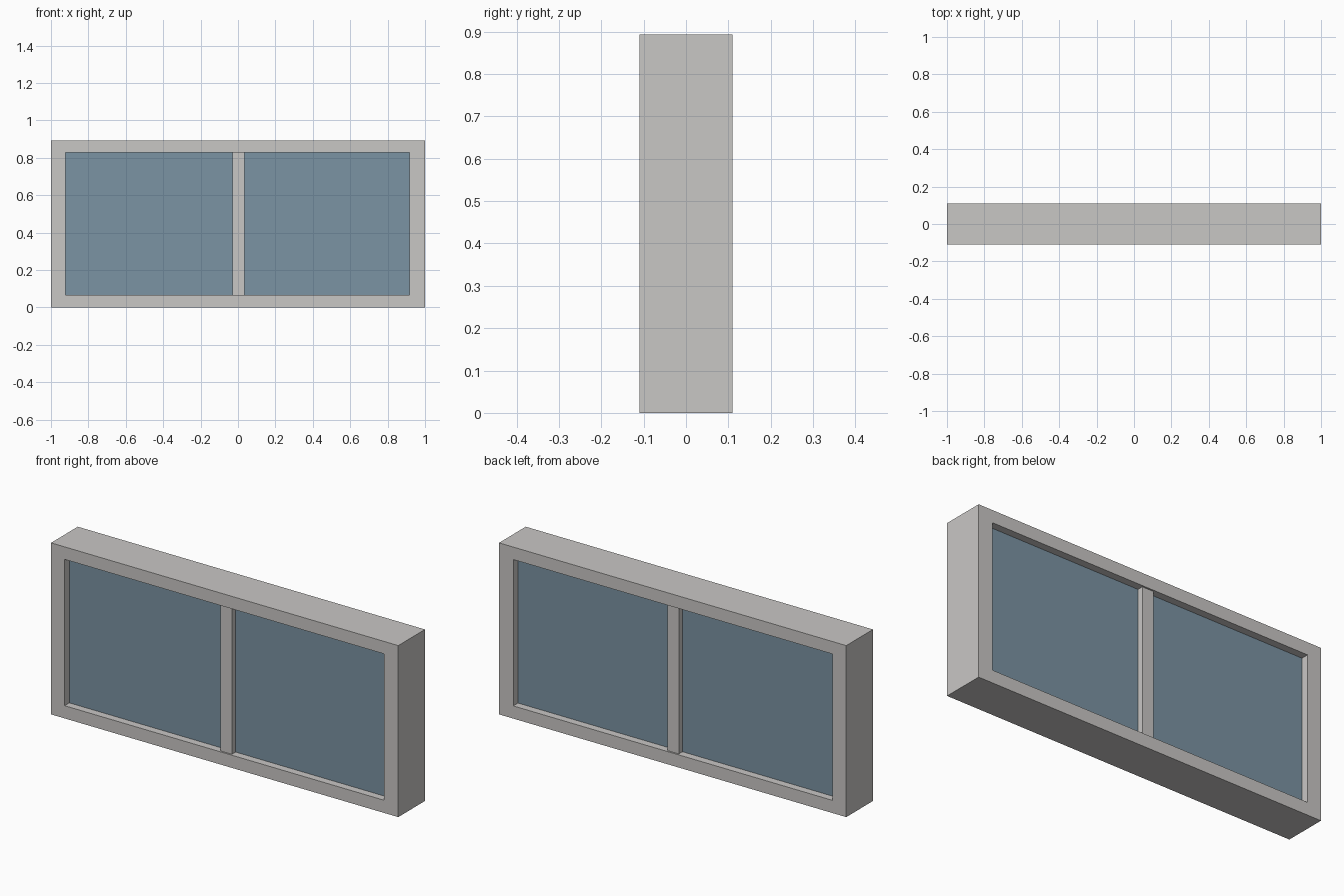
import bpy, bmesh

if "Cube" in bpy.data.objects:
    bpy.data.objects.remove(bpy.data.objects["Cube"])

def material(name, color):
    m = bpy.data.materials.new(name)
    m.diffuse_color = (*color, 1)
    m.use_nodes = True
    m.node_tree.nodes["Principled BSDF"].inputs["Base Color"].default_value = m.diffuse_color
    return m

STONE = material("warm_grey", (0.584, 0.571, 0.558))
GLASS = material("blue_glass", (0.198, 0.292, 0.366))

def finish(bm, name, mat):
    bmesh.ops.recalc_face_normals(bm, faces=bm.faces)
    mesh = bpy.data.meshes.new(name)
    bm.to_mesh(mesh)
    bm.free()
    mesh.materials.append(mat)
    obj = bpy.data.objects.new(name, mesh)
    bpy.context.collection.objects.link(obj)
    return obj

def box(name, x0, x1, z0, z1, half_depth, mat):
    bm = bmesh.new()
    bmesh.ops.create_cube(bm, size=1)
    bmesh.ops.scale(bm, verts=bm.verts, vec=(x1 - x0, 2 * half_depth, z1 - z0))
    bmesh.ops.translate(bm, verts=bm.verts, vec=((x0 + x1) / 2, 0, (z0 + z1) / 2))
    return finish(bm, name, mat)

def ring(name, outer, inner, half_depth, mat):
    """Rectangular frame with a through opening; rects are x0, x1, z0, z1."""
    bm = bmesh.new()
    def loop(r, y):
        x0, x1, z0, z1 = r
        return [bm.verts.new((x, y, z)) for x, z in ((x0, z0), (x1, z0), (x1, z1), (x0, z1))]
    d = half_depth
    loops = [loop(outer, -d), loop(inner, -d), loop(inner, d), loop(outer, d)]
    for a, b in zip(loops, loops[1:] + loops[:1]):
        for i in range(4):
            j = (i + 1) % 4
            bm.faces.new((a[i], a[j], b[j], b[i]))
    return finish(bm, name, mat)

OPENING = (-0.922, 0.918, 0.066, 0.828)

# Outer frame
ring("window_frame", (-1, 1, 0, 0.893), OPENING, 0.11, STONE)
# Central upright, set back slightly from the frame
box("mullion", -0.029, 0.036, OPENING[2], OPENING[3], 0.101, STONE)
# Glass on either side of the upright
box("left_pane", OPENING[0], -0.029, OPENING[2], OPENING[3], 0.071, GLASS)
box("right_pane", 0.036, OPENING[1], OPENING[2], OPENING[3], 0.071, GLASS)
